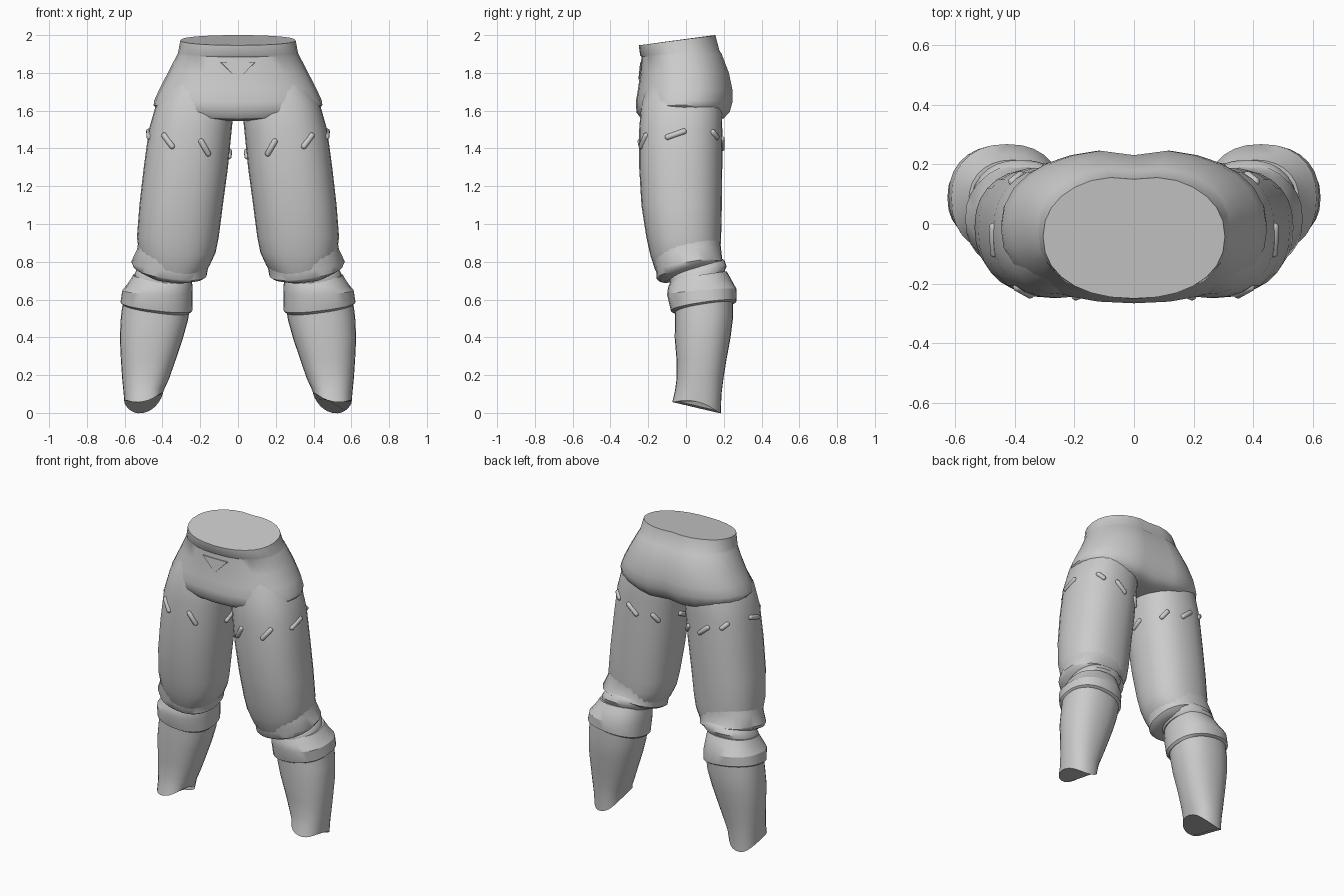
import bpy, bmesh
from math import sin, cos, pi, exp, radians, copysign
from mathutils import Vector

if "Cube" in bpy.data.objects:
    bpy.data.objects.remove(bpy.data.objects["Cube"])

SEG = 28


def spow(v, p):
    return copysign(abs(v) ** p, v)


def ring(z, x0, x1, yf, yb, tx=0, ty=0, k=0, n=2.3, cleft=0):
    """Rounded cross-section; tx/ty tilt it, k saddles it, cleft dents the back."""
    cx, cy, rx, ry = (x0 + x1) / 2, (yf + yb) / 2, (x1 - x0) / 2, (yb - yf) / 2
    pts = []
    for i in range(SEG):
        a = 2 * pi * i / SEG
        c, s = spow(cos(a), 2 / n), spow(sin(a), 2 / n)
        x, y = cx + rx * c, cy + ry * s
        if s > 0:
            y -= cleft * exp(-(x / 0.07) ** 2)
        pts.append((x, y, z + tx * c + ty * s - k * cos(2 * a)))
    return pts


def finish(ob, mirror, angle):
    bpy.context.collection.objects.link(ob)
    bpy.ops.object.select_all(action='DESELECT')
    ob.select_set(True)
    bpy.context.view_layer.objects.active = ob
    bpy.ops.object.shade_smooth_by_angle(angle=radians(angle))
    if mirror:
        ob.modifiers.new("Mirror", 'MIRROR').use_mirror_merge = False
    return ob


def loft(name, rings, mirror=True, angle=40):
    verts = [p for r in rings for p in r]
    faces = []
    for j in range(len(rings) - 1):
        for i in range(SEG):
            a, b = j * SEG + i, j * SEG + (i + 1) % SEG
            faces.append((a, a + SEG, b + SEG, b))
    faces.append(tuple(range(SEG)))
    faces.append(tuple(reversed(range(len(verts) - SEG, len(verts)))))
    me = bpy.data.meshes.new(name)
    me.from_pydata(verts, [], faces)
    bm = bmesh.new()
    bm.from_mesh(me)
    bmesh.ops.recalc_face_normals(bm, faces=bm.faces)
    bm.to_mesh(me)
    bm.free()
    return finish(bpy.data.objects.new(name, me), mirror, angle)


def pill(name, a, b, r):
    a, b = Vector(a), Vector(b)
    d = b - a
    q = d.to_track_quat('Z', 'Y')
    bm = bmesh.new()
    bmesh.ops.create_uvsphere(bm, u_segments=10, v_segments=7, radius=r)
    for v in bm.verts:
        v.co.z += copysign(d.length / 2 - r, v.co.z)
        v.co = q @ v.co + (a + b) / 2
    me = bpy.data.meshes.new(name)
    bm.to_mesh(me)
    bm.free()
    return finish(bpy.data.objects.new(name, me), True, 60)


# Seat with waistband, buttocks and crotch
def seat_ring(z, w, yf, yb, **kw):
    return ring(z, -w, w, yf, yb, **kw)


loft("seat", [
    seat_ring(1.973, .305, -.25, .165, ty=.027, n=2.2, cleft=.015),
    seat_ring(1.905, .318, -.243, .185, ty=.012, n=2.3, cleft=.015),
    seat_ring(1.895, .323, -.236, .195, ty=.010, n=2.3, cleft=.015),
    seat_ring(1.80, .372, -.242, .235, n=2.3, cleft=.02),
    seat_ring(1.71, .418, -.255, .253, n=2.3, cleft=.022),
    seat_ring(1.65, .443, -.266, .253, k=-.005, n=2.3, cleft=.025),
    seat_ring(1.61, .447, -.262, .238, k=-.02, n=2.3, cleft=.03),
    seat_ring(1.585, .436, -.235, .205, k=-.03, n=2.3, cleft=.03),
    seat_ring(1.545, .20, -.14, .12),
], mirror=False)

# Triangular fly patch below the waistband
bm = bmesh.new()
front = [bm.verts.new(p) for p in ((-.09, -.243, 1.855), (.09, -.243, 1.855), (0, -.252, 1.765))]
back = [bm.verts.new((v.co.x * 1.1, -.21, v.co.z)) for v in front]
bm.faces.new(front)
for i in range(3):
    j = (i + 1) % 3
    bm.faces.new((front[i], back[i], back[j], front[j]))
bmesh.ops.recalc_face_normals(bm, faces=bm.faces)
patch_mesh = bpy.data.meshes.new("fly_patch")
bm.to_mesh(patch_mesh)
bm.free()
finish(bpy.data.objects.new("fly_patch", patch_mesh), False, 30)

# Thigh sleeve with rounded knee
loft("thigh", [
    ring(1.76, .05, .36, -.20, .17),
    ring(1.64, .02, .432, -.237, .19),
    ring(1.50, .033, .472, -.248, .192),
    ring(1.30, .053, .499, -.248, .192),
    ring(1.10, .080, .522, -.236, .190),
    ring(.93, .102, .535, -.210, .186),
    ring(.85, .118, .525, -.190, .182, ty=.01),
    ring(.78, .150, .510, -.165, .178, ty=.02),
    ring(.73, .200, .465, -.140, .165, ty=.02),
])

# Flared cuff gathered around the knee
loft("knee_cuff", [
    ring(.91, .115, .525, -.185, .178, tx=.01, ty=.03),
    ring(.85, .135, .535, -.175, .184, tx=.015, ty=.035),
    ring(.78, .160, .566, -.158, .192, tx=.02, ty=.03),
    ring(.755, .165, .555, -.155, .202, tx=.025, ty=.045),
    ring(.735, .185, .520, -.145, .175, tx=.02, ty=.035),
    ring(.72, .22, .47, -.12, .15, tx=.01, ty=.03),
], angle=45)

# Gathered fold at the back of the knee
loft("knee_fold", [
    ring(.79, .21, .50, -.08, .175, ty=.04),
    ring(.765, .205, .53, -.09, .205, ty=.04),
    ring(.74, .215, .545, -.09, .215, ty=.035),
    ring(.71, .24, .55, -.08, .20, ty=.03),
])

# Knee band
loft("knee_band", [
    ring(.73, .25, .555, -.075, .215, ty=.02),
    ring(.69, .243, .585, -.095, .235, tx=-.01, ty=.025),
    ring(.64, .240, .612, -.100, .268, tx=.01, ty=.015),
    ring(.565, .241, .622, -.080, .266, tx=.022, ty=.025),
    ring(.553, .255, .608, -.058, .248, tx=.022, ty=.025),
], angle=30)

# Lower leg with a shaped hem
loft("shin", [
    ring(.60, .25, .605, -.06, .25, tx=.02, ty=.02),
    ring(.50, .265, .620, -.058, .250, tx=.01, ty=.01),
    ring(.40, .290, .626, -.060, .236),
    ring(.28, .330, .620, -.050, .214),
    ring(.18, .365, .613, -.050, .198),
    ring(.115, .388, .606, -.058, .188, tx=-.01, ty=-.01, k=-.005),
    ring(.055, .400, .602, -.072, .184, tx=-.02, ty=-.03, k=-.025),
])


# Small slanted tabs spiralling around each thigh
def on_thigh(angle, z):
    a = radians(angle)
    t = (1.5 - z) / .2
    p = 2 / 2.3
    return ((.2525 + .0235 * t) + (.2195 + .0035 * t) * spow(cos(a), p),
            -.028 + .22 * spow(sin(a), p), z)


for i, (a0, z0, a1, z1) in enumerate([
        (-119, 1.36, -102, 1.45), (-73, 1.40, -52, 1.48), (-19, 1.455, 6, 1.495),
        (45, 1.495, 62, 1.45), (80, 1.46, 98, 1.39), (120, 1.42, 136, 1.36),
        (172, 1.39, 188, 1.35)]):
    pill(f"thigh_tab_{i + 1}", on_thigh(a0, z0), on_thigh(a1, z1), .016)
